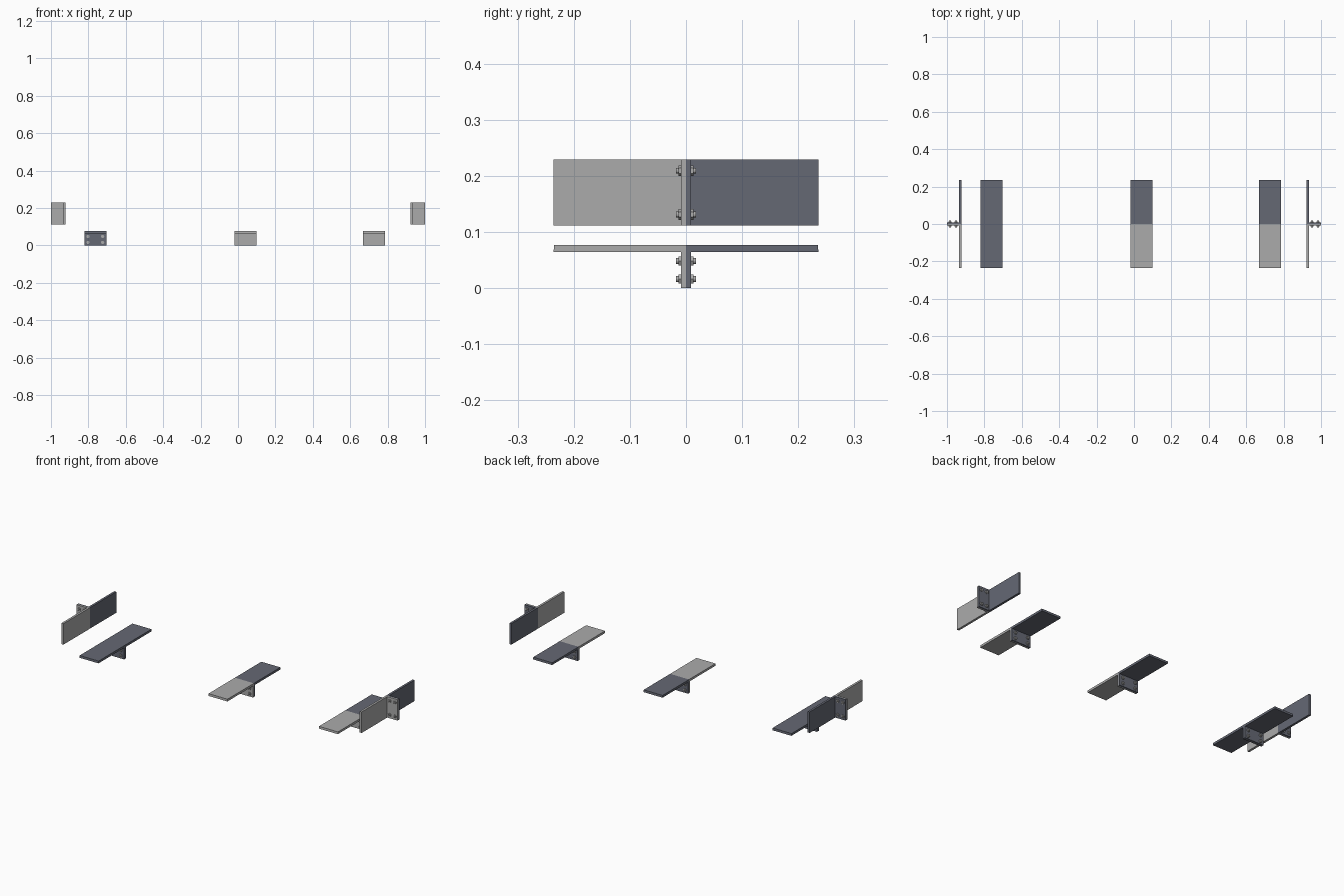
import bpy, bmesh, math
from mathutils import Matrix, Vector

if "Cube" in bpy.data.objects:
    bpy.data.objects.remove(bpy.data.objects["Cube"])


def material(name, rgb):
    m = bpy.data.materials.new(name)
    m.diffuse_color = (*rgb, 1)
    m.use_nodes = True
    m.node_tree.nodes["Principled BSDF"].inputs["Base Color"].default_value = m.diffuse_color
    return m


LIGHT = material("light_steel", (0.41, 0.41, 0.41))
DARK = material("blue_grey_steel", (0.13, 0.14, 0.175))

LENGTH = 0.118    # size along the joint
DEPTH = 0.077     # web foot to flange face
HALF = 0.236      # reach of each flange
FLANGE, WEB = 0.0125, 0.0085


def finish(bm, name, mat, matrix):
    bm.transform(matrix)
    bmesh.ops.recalc_face_normals(bm, faces=bm.faces)
    me = bpy.data.meshes.new(name)
    bm.to_mesh(me)
    bm.free()
    me.materials.append(mat)
    ob = bpy.data.objects.new(name, me)
    bpy.context.collection.objects.link(ob)


def angle_plate(name, side, mat, matrix):
    """L-shaped profile swept along local x; side is the y direction."""
    prof = [(0, 0), (WEB, 0), (WEB, DEPTH - FLANGE),
            (HALF, DEPTH - FLANGE), (HALF - 0.001, DEPTH), (0, DEPTH)]
    bm = bmesh.new()
    face = bm.faces.new([bm.verts.new((-LENGTH / 2, side * y, z)) for y, z in prof])
    ext = bmesh.ops.extrude_face_region(bm, geom=[face])
    moved = [g for g in ext["geom"] if isinstance(g, bmesh.types.BMVert)]
    bmesh.ops.translate(bm, verts=moved, vec=(LENGTH, 0, 0))
    finish(bm, name, mat, matrix)


def bolts(name, matrix):
    """Four through bolts with a hex nut and a shank end on both sides."""
    bm = bmesh.new()
    for x in (-0.039, 0.039):
        for z in (0.016, 0.048):
            for sides, radius, a, b in ((6, 0.0095, WEB, 0.0135),
                                        (12, 0.005, 0.0135, 0.018)):
                for s in (-1, 1):
                    place = (Matrix.Translation((x, s * (a + b) / 2, z))
                             @ Matrix.Rotation(math.pi / 2, 4, 'X')
                             @ Matrix.Rotation(math.pi / 6, 4, 'Z'))
                    bmesh.ops.create_cone(bm, cap_ends=True, segments=sides,
                                          radius1=radius, radius2=radius,
                                          depth=b - a, matrix=place)
    finish(bm, name, LIGHT, matrix)


def splice(name, matrix, front_mat=LIGHT):
    angle_plate(name + "_front_angle", -1, front_mat, matrix)
    angle_plate(name + "_back_angle", 1, DARK, matrix)
    bolts(name + "_bolts", matrix)


# Three floor splices with the web hanging down
splice("floor_left", Matrix.Translation((-0.763, 0, 0)), DARK)
splice("floor_middle", Matrix.Translation((0.04, 0, 0)))
splice("floor_right", Matrix.Translation((0.728, 0, 0)))

# Two wall splices with the web pointing outwards
for label, s in (("wall_left", -1), ("wall_right", 1)):
    turn = Matrix(((0, 0, -s, s), (0, 1, 0, 0), (1, 0, 0, 0.17), (0, 0, 0, 1)))
    splice(label, turn)
